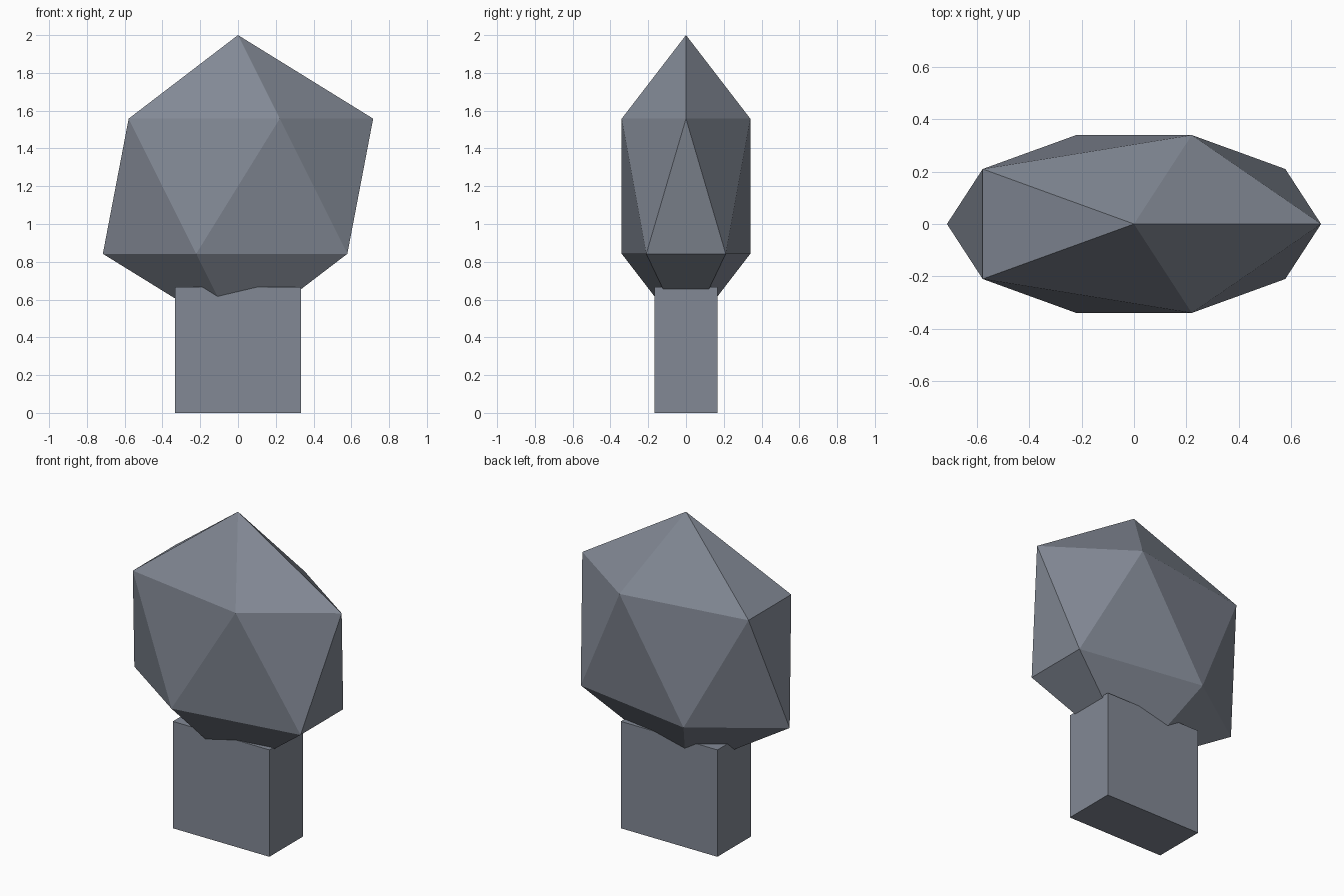
import bpy

if "Cube" in bpy.data.objects:
    bpy.data.objects.remove(bpy.data.objects["Cube"])

# Slate grey for both parts
slate = bpy.data.materials.new("slate")
slate.diffuse_color = (0.225, 0.25, 0.3, 1)
slate.use_nodes = True
slate.node_tree.nodes["Principled BSDF"].inputs["Base Color"].default_value = slate.diffuse_color

# Trunk: a flat box standing on the ground
bpy.ops.mesh.primitive_cube_add(size=1, location=(0, 0, 1 / 3))
trunk = bpy.context.object
trunk.name = "trunk"
trunk.scale = (2 / 3, 1 / 3, 2 / 3)

# Crown: a faceted icosahedron, squashed front to back, sunk into the trunk
bpy.ops.mesh.primitive_ico_sphere_add(subdivisions=1, radius=1, location=(0, 0, 1.2))
crown = bpy.context.object
crown.name = "crown"
crown.scale = (0.8, 0.4, 0.8)

# Keep the sizes in the meshes, with flat faces
for part in (trunk, crown):
    part.data.transform(part.matrix_basis.to_3x3().to_4x4())
    part.scale = (1, 1, 1)
    part.data.shade_flat()
    part.data.materials.append(slate)
